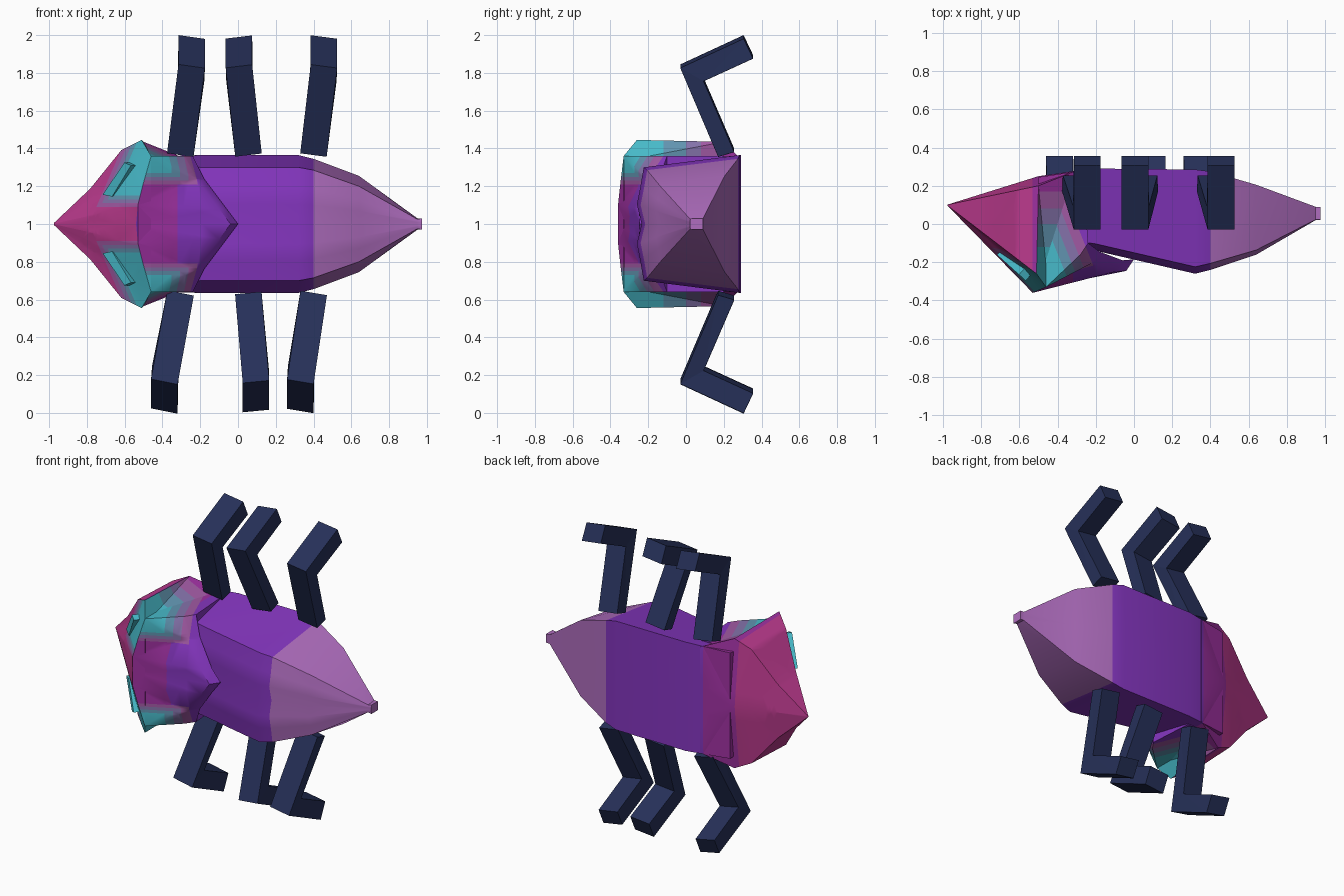
import bpy, bmesh, math
from mathutils import Vector

if "Cube" in bpy.data.objects:
    bpy.data.objects.remove(bpy.data.objects["Cube"])


# Palette
def material(name, rgb):
    m = bpy.data.materials.new(name)
    m.use_nodes = True
    col = [((c + 0.055) / 1.055) ** 2.4 for c in rgb] + [1]
    m.diffuse_color = col
    m.node_tree.nodes["Principled BSDF"].inputs["Base Color"].default_value = col
    return m


MAGENTA, PLUM, VIOLET, LILAC, MAUVE, GREY_MAUVE, GREY_TEAL, TEAL, NAVY = range(9)
PALETTE = [
    material("magenta", (0.74, 0.23, 0.56)),
    material("plum", (0.62, 0.19, 0.63)),
    material("violet", (0.52, 0.21, 0.75)),
    material("lilac", (0.69, 0.43, 0.75)),
    material("mauve", (0.63, 0.35, 0.64)),
    material("grey mauve", (0.52, 0.45, 0.67)),
    material("grey teal", (0.38, 0.58, 0.69)),
    material("teal", (0.28, 0.73, 0.79)),
    material("navy", (0.15, 0.19, 0.35)),
]
BAND_EDGES = [0, 0.02, 0.04, 0.06]
MIDLINE = Vector((0, 0, 1))


def finish(name, bm, rule, cuts=(), smooth=0):
    """Cut colour borders, colour faces by rule and make the object."""
    bmesh.ops.triangulate(bm, faces=bm.faces[:])
    for point, normal in cuts:
        bmesh.ops.bisect_plane(bm, geom=bm.verts[:] + bm.edges[:] + bm.faces[:],
                               plane_co=point, plane_no=normal, dist=1e-5)
    bmesh.ops.recalc_face_normals(bm, faces=bm.faces[:])
    for f in bm.faces:
        f.material_index = rule(f.calc_center_median() - MIDLINE, f.normal)
        f.smooth = smooth > 0
    me = bpy.data.meshes.new(name)
    bm.to_mesh(me)
    bm.free()
    for m in PALETTE:
        me.materials.append(m)
    if smooth:
        me.set_sharp_from_angle(angle=math.radians(smooth))
    ob = bpy.data.objects.new(name, me)
    bpy.context.scene.collection.objects.link(ob)


def loft(halves):
    """Join rings, each given as a half outline mirrored across the midline."""
    bm = bmesh.new()
    rings = []
    for half in halves:
        pts = list(half) + [(x, y, -z) for x, y, z in reversed(half) if z > 1e-6]
        rings.append([bm.verts.new(Vector(p) + MIDLINE) for p in pts])
    for a, b in zip(rings, rings[1:]):
        for i in range(len(a)):
            j = (i + 1) % len(a)
            bm.faces.new((a[i], a[j], b[j], b[i]))
    bm.faces.new(rings[0])
    bm.faces.new(rings[-1])
    return bm


def base_colour(c):
    if c.x < -0.53:
        return MAGENTA
    if c.x < -0.32:
        return PLUM
    return VIOLET if c.x < 0.4 else LILAC


def halo(d, c):
    count = sum(d > e for e in BAND_EDGES)
    return base_colour(c) if count == 0 else (MAUVE, GREY_MAUVE, GREY_TEAL, TEAL)[count - 1]


X_CUTS = [((x, 0, 0), (1, 0, 0)) for x in (-0.53, -0.32, 0.4)]


# Abdomen and tail: x, shell height, belly height, shell and belly half widths
def abdomen_ring(x, top, belly, w_top, w_belly):
    ridge = 0.12 * w_top
    return [(x, top + ridge * 0.7, 0), (x, top, w_top * 0.35),
            (x, top + ridge * 0.5, w_top * 0.65), (x, top + ridge, w_top),
            (x, belly, w_belly), (x, belly, 0)]


STATIONS = [
    (-0.50, -0.10, 0.245, 0.33, 0.355),
    (-0.20, -0.14, 0.29, 0.30, 0.365),
    (0.32, -0.26, 0.285, 0.30, 0.365),
    (0.40, -0.24, 0.275, 0.285, 0.345),
    (0.64, -0.16, 0.205, 0.20, 0.255),
    (0.95, 0.02, 0.09, 0.025, 0.03),
    (0.975, 0.02, 0.09, 0.03, 0.03),
]
finish("abdomen", loft([abdomen_ring(*s) for s in STATIONS]),
       lambda c, n: base_colour(c), X_CUTS, 35)

# Head: rim outline shrunk towards the nose, then a flange stepping in
nose = Vector((-0.98, 0.1, 0))
crest = [(-0.54, -0.345, 0), (-0.53, -0.36, 0.1), (-0.50, -0.347, 0.22), (-0.46, -0.33, 0.36)]
rim = [Vector(p) for p in crest + [(-0.51, -0.26, 0.445), (-0.50, 0.2, 0.435), (-0.5, 0.25, 0)]]


def head_ring(f, bulge):
    ring = [nose + f * (p - nose) for p in rim]
    return [(p.x, p.y, p.z * bulge) for p in ring]


flange = [(p.x + 0.05, p.y * 0.85, min(p.z, 0.355)) for p in rim[:5]]
flange += [(-0.3, 0.279, 0.355), (-0.3, 0.279, 0)]
eye_slope = Vector((0.92, 0, -0.40))
FLANGE_BANDS = [(-0.12, TEAL), (0, GREY_TEAL), (0.08, GREY_MAUVE), (0.17, MAUVE)]


def head_colour(c, n):
    z = abs(c.z)
    if n.x > 0.2:  # flange behind the rim
        return next((col for y, col in FLANGE_BANDS if c.y < y), base_colour(c))
    if n.y > -0.2:
        return base_colour(c)
    return halo(min(z - 0.09, eye_slope.dot(Vector((c.x + 0.75, 0, z - 0.09)))), c)


head_cuts = X_CUTS + [((0, y, 0), (0, 1, 0)) for y, col in FLANGE_BANDS]
for s in (-1, 1):
    slope = Vector((eye_slope.x, 0, eye_slope.z * s))
    for d in BAND_EDGES:
        head_cuts.append(((0, 0, 1 + s * (0.09 + d)), (0, 0, 1)))
        head_cuts.append((Vector((-0.75, 0, 1 + s * 0.09)) + slope * (d / slope.length_squared),
                          slope))
head_rings = [head_ring(0.01, 1), head_ring(0.42, 1), head_ring(0.77, 1.14), rim, flange]
finish("head", loft(head_rings), head_colour, head_cuts, 30)

# Collar: pointed shield running back from the rim
wall = lambda x: [(x, 0.2, 0.36), (x, 0.2, 0)]
back = [(-0.04, -0.245, 0), (-0.10, -0.25, 0.08), (-0.22, -0.205, 0.24), (-0.28, -0.16, 0.36)]
lip = [(x + 0.04, y + 0.06, z) for x, y, z in back]
fade = Vector((1, 0.4, 0))
fade_start = Vector((-0.22, -0.2, 0))


def collar_colour(c, n):
    if n.x > 0.75:
        return VIOLET
    return halo(min(abs(c.z) - 0.21, fade.dot(fade_start - c) * 0.37), c)


collar_cuts = X_CUTS + [(fade_start - Vector((d / 0.37, 0, 0)), fade) for d in BAND_EDGES]
collar_cuts += [((0, 0, 1 + s * (0.21 + d)), (0, 0, 1)) for d in BAND_EDGES for s in (-1, 1)]
finish("collar", loft([crest + wall(-0.46), back + wall(-0.28), lip + wall(-0.26)]),
       collar_colour, collar_cuts, 40)


# Prism between two matching outlines, capped by the listed quads
def prism(front, rear, caps):
    bm = bmesh.new()
    a, b = ([bm.verts.new(p) for p in side] for side in (front, rear))
    for quad in caps:
        bm.faces.new([a[i] for i in quad])
        bm.faces.new([b[i] for i in quad])
    for i in range(len(a)):
        j = (i + 1) % len(a)
        bm.faces.new((a[i], a[j], b[j], b[i]))
    return bm


# Eyes: slanted slabs lying on the head
eye_outline = [(-0.70, 0.155), (-0.65, 0.145), (-0.55, 0.31), (-0.585, 0.325)]
out = Vector((-0.67, -0.74, 0))
for side, s in (("upper", 1), ("lower", -1)):
    flat = [Vector((x, -0.215 - 0.9 * (x + 0.62), 1 + s * z)) for x, z in eye_outline]
    finish(side + "_eye", prism([p + out * 0.025 for p in flat], [p - out * 0.02 for p in flat],
                                [(0, 1, 2, 3)]), lambda c, n: TEAL)

# Legs: bent profile in y and z, leaning along x up to the knee
leg_profile = [(0.17, 0.365), (0.255, 0.39), (0.093, 0.765),
               (0.355, 0.885), (0.305, 0.99), (-0.03, 0.835)]


def leg(name, x, lean, s):
    def side(dx):
        return [(x + dx + lean * min(1, (z - 0.37) / 0.42), y,
                 1 + s * (z - dx * lean / 0.42)) for y, z in leg_profile]
    finish(name, prism(side(-0.07), side(0.07), [(0, 1, 2, 5), (2, 3, 4, 5)]),
           lambda c, n: NAVY)


for place, x, up, down in (("front", -0.305, 0.06, -0.085), ("middle", 0.055, -0.05, 0.04),
                           ("rear", 0.4, 0.055, -0.07)):
    leg(place + "_upper_leg", x, up, 1)
    leg(place + "_lower_leg", x, down, -1)
